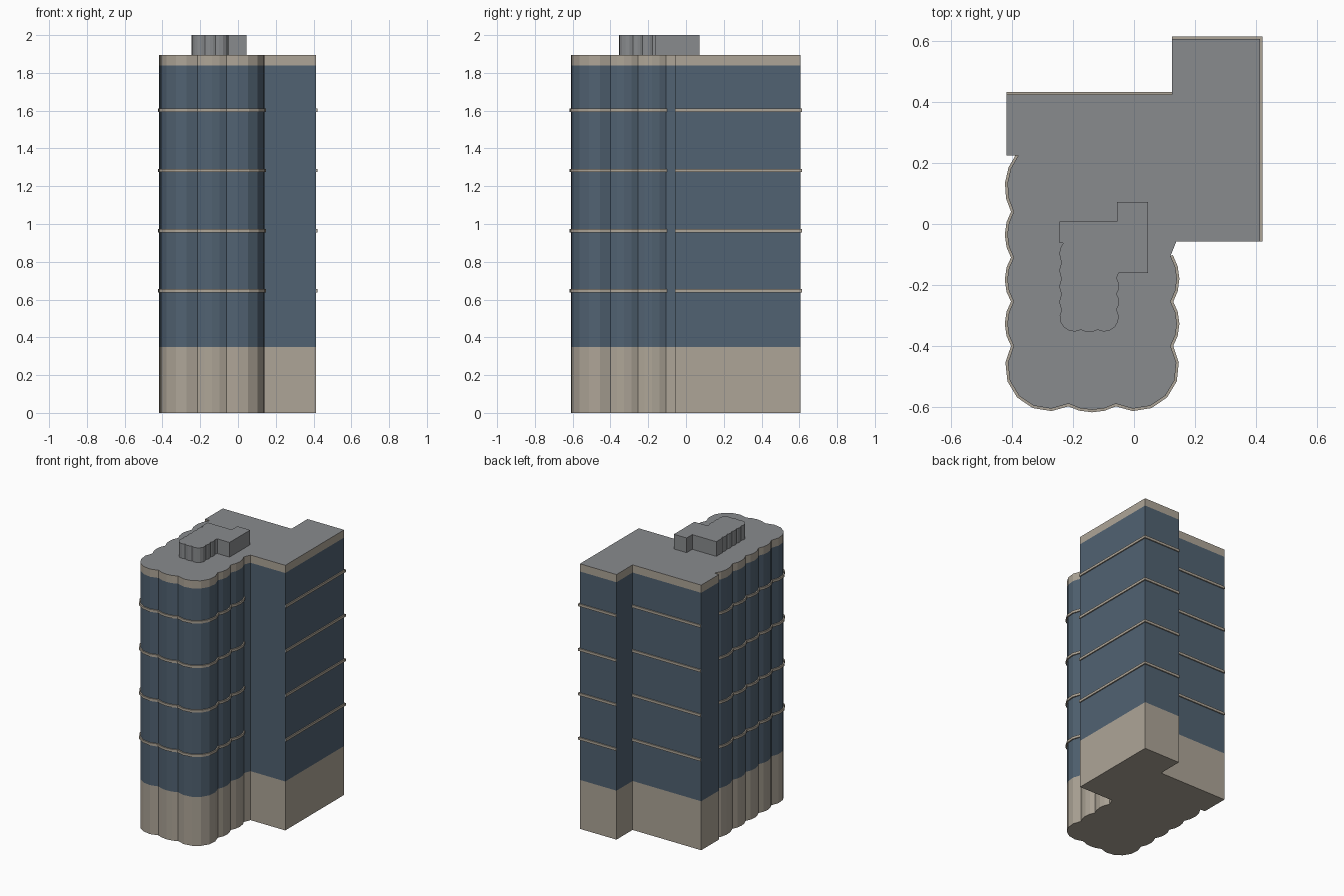
import bpy, bmesh, math
from mathutils import Vector

if "Cube" in bpy.data.objects:
    bpy.data.objects.remove(bpy.data.objects["Cube"])


def material(name, rgb):
    m = bpy.data.materials.new(name)
    m.diffuse_color = (*rgb, 1)
    m.use_nodes = True
    m.node_tree.nodes["Principled BSDF"].inputs["Base Color"].default_value = m.diffuse_color
    return m


STONE = material("warm stone", (0.42, 0.375, 0.31))
GLASS = material("blue glass", (0.082, 0.122, 0.168))
ROOF = material("roof grey", (0.25, 0.26, 0.27))


def make_object(name, bm, mats):
    bmesh.ops.recalc_face_normals(bm, faces=bm.faces[:])
    me = bpy.data.meshes.new(name)
    bm.to_mesh(me)
    bm.free()
    for m in mats:
        me.materials.append(m)
    ob = bpy.data.objects.new(name, me)
    bpy.context.collection.objects.link(ob)
    return ob


def bulge(a, b, sag, n):
    """Arc from a to b swelling to the right of travel; the end point is left out."""
    a, b = Vector(a), Vector(b)
    d = b - a
    half = d.length / 2
    d.normalize()
    out = Vector((d.y, -d.x))
    r = (half * half + sag * sag) / (2 * sag)
    centre = (a + b) / 2 - out * (r - sag)
    t = math.atan2(half, r - sag)
    return [centre + out * r * math.cos(u) + d * r * math.sin(u)
            for u in (-t + 2 * t * i / n for i in range(n))]


# Scalloped bay: corner points, arc depth and segment count
CX = -0.1375                                   # bay mirror line
L, R = -0.395, 0.12
nodes = [(-0.38, 0.225), (L, 0.04), (L, -0.11), (L, -0.255), (L, -0.40),
         (-0.215, -0.59), (2 * CX + 0.215, -0.59),
         (R, -0.40), (R, -0.255), (R, -0.105)]
arcs = [(0.028, 4), (0.021, 4), (0.021, 4), (0.021, 4), (0.10, 6),
        (0.02, 4), (0.10, 6), (0.021, 4), (0.021, 4)]
bay = []
for a, b, (sag, n) in zip(nodes, nodes[1:], arcs):
    bay += bulge(a, b, sag, n)
bay += [Vector(nodes[-1]), Vector((0.139, -0.057))]

# Straight wings at the side and back
side_wing = [Vector(p) for p in ((0.414, -0.057), (0.414, 0.607), (0.125, 0.607))]
back_wing = [Vector(p) for p in ((0.125, 0.425), (-0.418, 0.425))]
outline = bay + side_wing + back_wing + [Vector((-0.418, 0.225))]


def tower(name, pts, levels, mats, band_mats, top_mat):
    """Stack the outline through the levels, one material per band."""
    bm = bmesh.new()
    rings = [[bm.verts.new((p.x, p.y, z)) for p in pts] for z in levels]
    n = len(pts)
    for k, mi in enumerate(band_mats):
        lo, hi = rings[k], rings[k + 1]
        for i in range(n):
            j = (i + 1) % n
            bm.faces.new((lo[i], lo[j], hi[j], hi[i])).material_index = mi
    bm.faces.new(rings[0][::-1]).material_index = band_mats[0]
    bm.faces.new(rings[-1]).material_index = top_mat
    return make_object(name, bm, mats)


def ledge(name, path, z, height=0.018, depth=0.008):
    """Thin strip following an open path, pushed outwards with mitred corners."""
    bm = bmesh.new()
    sections = []
    for i, p in enumerate(path):
        dirs = []
        if i > 0:
            dirs.append((p - path[i - 1]).normalized())
        if i < len(path) - 1:
            dirs.append((path[i + 1] - p).normalized())
        norms = [Vector((d.y, -d.x)) for d in dirs]
        m = sum(norms, Vector((0, 0))).normalized()
        q = p + m * depth / max(m.dot(norms[0]), 0.5)
        sections.append([bm.verts.new((v.x, v.y, h)) for v, h in (
            (p, z - height / 2), (q, z - height / 2),
            (q, z + height / 2), (p, z + height / 2))])
    for s, t in zip(sections, sections[1:]):
        for i in range(4):
            j = (i + 1) % 4
            bm.faces.new((s[i], s[j], t[j], t[i]))
    bm.faces.new(sections[0])
    bm.faces.new(sections[-1][::-1])
    return make_object(name, bm, [STONE])


# Main block: stone base, glass storeys, stone parapet, grey roof
tower("building_body", outline, (0, 0.35, 1.84, 1.895),
      [STONE, GLASS, ROOF], (0, 1, 0), 2)

# Rooftop plant room: a small copy of the same footprint
plant = [p * 0.35 + Vector((-0.099, -0.141)) for p in outline]
tower("rooftop_plant_room", plant, (1.895, 2.0), [ROOF], (0,), 0)

# Floor ledges on the bay and the outer wing walls
for i, z in enumerate((0.647, 0.965, 1.283, 1.602), 1):
    ledge(f"bay_ledge_{i}", bay[:-1], z)
    ledge(f"side_ledge_{i}", side_wing, z)
    ledge(f"back_ledge_{i}", back_wing, z)
